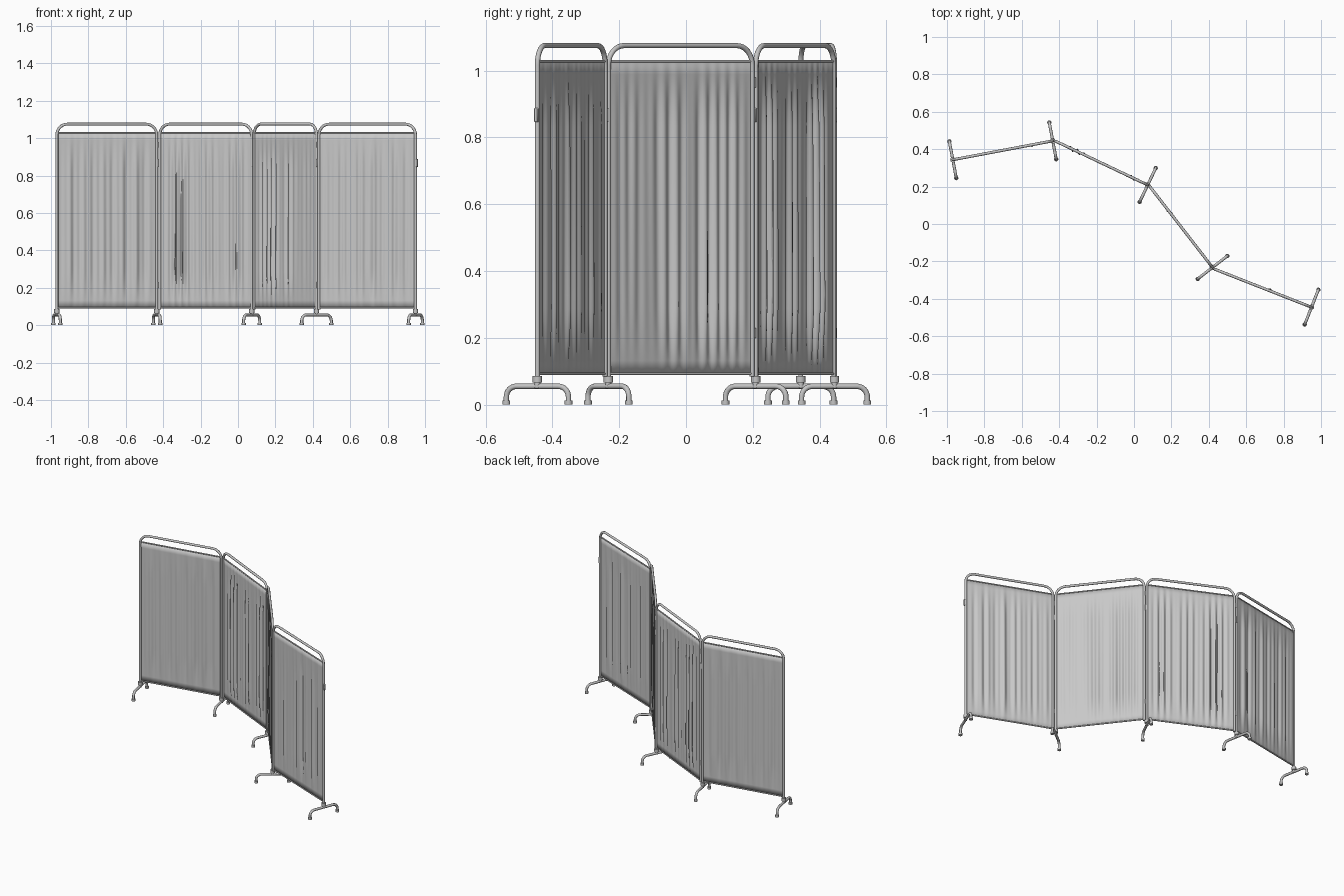
import bpy, bmesh, math, random
from mathutils import Vector

random.seed(4)
if "Cube" in bpy.data.objects:
    bpy.data.objects.remove(bpy.data.objects["Cube"])


def material(name, value):
    m = bpy.data.materials.new(name)
    m.use_nodes = True
    m.diffuse_color = (value, value, value, 1)
    m.node_tree.nodes["Principled BSDF"].inputs["Base Color"].default_value = (value, value, value, 1)
    return m


METAL = material("grey metal", 0.56)
FABRIC = material("pale grey cloth", 0.58)
UP = Vector((0, 0, 1))
TUBE = 0.0078
TOP, CLOTH_TOP, CLOTH_BOTTOM = 1.075, 1.028, 0.093


def finish(obj, mat, angle=40):
    """Assign the material and smooth-shade with sharp edges kept."""
    obj.data.materials.clear()
    obj.data.materials.append(mat)
    bpy.ops.object.select_all(action='DESELECT')
    obj.select_set(True)
    bpy.context.view_layer.objects.active = obj
    bpy.ops.object.shade_smooth_by_angle(angle=math.radians(angle))


def tube(name, points, radius):
    """Round pipe along a list of points."""
    curve = bpy.data.curves.new(name, 'CURVE')
    curve.dimensions = '3D'
    curve.bevel_depth = radius
    curve.bevel_resolution = 3
    curve.use_fill_caps = True
    spline = curve.splines.new('POLY')
    spline.points.add(len(points) - 1)
    for sp, p in zip(spline.points, points):
        sp.co = (*p, 1)
    obj = bpy.data.objects.new(name, curve)
    bpy.context.collection.objects.link(obj)
    bpy.ops.object.select_all(action='DESELECT')
    obj.select_set(True)
    bpy.context.view_layer.objects.active = obj
    bpy.ops.object.convert(target='MESH')
    finish(bpy.context.object, METAL)


def arch(a, b, foot_a, foot_b, top, bend):
    """Points of an upside-down U between two ground positions."""
    along = (b - a).normalized()
    points = [a + UP * foot_a]
    steps = 8
    for centre, sign in ((a + along * bend, -1), (b - along * bend, 1)):
        for i in range(steps + 1):
            t = math.pi / 2 * (i if sign < 0 else steps - i) / steps
            points.append(centre + along * sign * bend * math.cos(t)
                          + UP * (top - bend + bend * math.sin(t)))
    return points + [b + UP * foot_b]


def cylinder(name, centre, radius, low, high):
    bpy.ops.mesh.primitive_cylinder_add(vertices=20, radius=radius, depth=high - low,
                                        location=centre + UP * (low + high) / 2)
    obj = bpy.context.object
    obj.name = name
    finish(obj, METAL)


def foot(label, centre, across):
    """Arched floor stand with rubber-tip sleeves and a collar under the pole."""
    a, b = centre - across * 0.1, centre + across * 0.1
    tube(label + "_foot", arch(a, b, 0.004, 0.004, 0.055, 0.032), 0.0082)
    for side, p in (("front", a), ("back", b)):
        cylinder(f"{label}_{side}_foot_tip", p, 0.0115, 0, 0.013)
    cylinder(label + "_collar", centre, 0.014, 0.066, 0.086)
    cylinder(label + "_stem", centre, 0.009, 0.05, 0.067)


def cloth(name, a, b, across):
    """Hanging sheet with soft vertical folds, flat at its top and bottom hems."""
    cols, rows = 96, 24
    waves = [(random.uniform(4, 16), random.uniform(0, 6.3), random.uniform(-0.6, 0.6))
             for _ in range(5)]
    bm = bmesh.new()
    grid = []
    for r in range(rows + 1):
        v = r / rows
        fade = min(1, 5 * v, 5 * (1 - v)) * (1.1 - 0.4 * v)
        line = []
        for c in range(cols + 1):
            u = c / cols
            edge = min(1, 8 * u, 8 * (1 - u))
            fold = sum(math.sin(2 * math.pi * f * u + ph + drift * v) for f, ph, drift in waves)
            p = a.lerp(b, u) + across * fold * 0.0028 * fade * edge
            line.append(bm.verts.new(p + UP * (CLOTH_BOTTOM + (CLOTH_TOP - CLOTH_BOTTOM) * v)))
        grid.append(line)
    for low, high in zip(grid, grid[1:]):
        for c in range(cols):
            bm.faces.new((low[c], low[c + 1], high[c + 1], high[c]))
    mesh = bpy.data.meshes.new(name)
    bm.to_mesh(mesh)
    bm.free()
    obj = bpy.data.objects.new(name, mesh)
    bpy.context.collection.objects.link(obj)
    thick = obj.modifiers.new("thickness", 'SOLIDIFY')
    thick.thickness = 0.002
    thick.offset = 0
    finish(obj, FABRIC, 60)


def clip(name, centre, along):
    """Small rounded latch on the outer side of a pole."""
    bpy.ops.mesh.primitive_cube_add(size=1, location=centre + along * 0.007 + UP * 0.867)
    obj = bpy.context.object
    obj.name = name
    obj.scale = (0.012, 0.012, 0.042)
    obj.rotation_euler.z = math.atan2(along.y, along.x)
    bpy.ops.object.transform_apply(location=False, rotation=False, scale=True)
    bevel = obj.modifiers.new("rounding", 'BEVEL')
    bevel.width = 0.002
    finish(obj, METAL)


# Hinge positions seen from above; one panel spans each neighbouring pair
hinges = [Vector((x, y, 0)) for x, y in
          ((-0.977, 0.342), (-0.426, 0.446), (0.081, 0.205), (0.425, -0.239), (0.957, -0.448))]

for n, (start, end) in enumerate(zip(hinges, hinges[1:]), 1):
    label = f"panel_{n}"
    along = (end - start).normalized()
    across = UP.cross(along)
    a, b = start + along * 0.0085, end - along * 0.0085

    # Frame: bent pole and the two rods that carry the cloth
    tube(label + "_frame", arch(a, b, 0.075 if n == 1 else 0.085, 0.075, TOP, 0.058), TUBE)
    for side, z in (("top", CLOTH_TOP), ("bottom", CLOTH_BOTTOM)):
        tube(f"{label}_{side}_rod", [a + UP * z, b + UP * z], 0.004)
    cloth(label + "_cloth", a + along * 0.004, b - along * 0.004, across)
    clip(label + "_clip", b, along)

    # Floor stands
    if n == 1:
        foot("first", a, across)
    foot(label, b, across)

    # Hinge bands joining this panel to the next one
    if n < len(hinges) - 1:
        for where, z in (("lower", 0.2), ("upper", 0.95)):
            cylinder(f"{label}_{where}_hinge", end, 0.005, z, z + 0.03)
